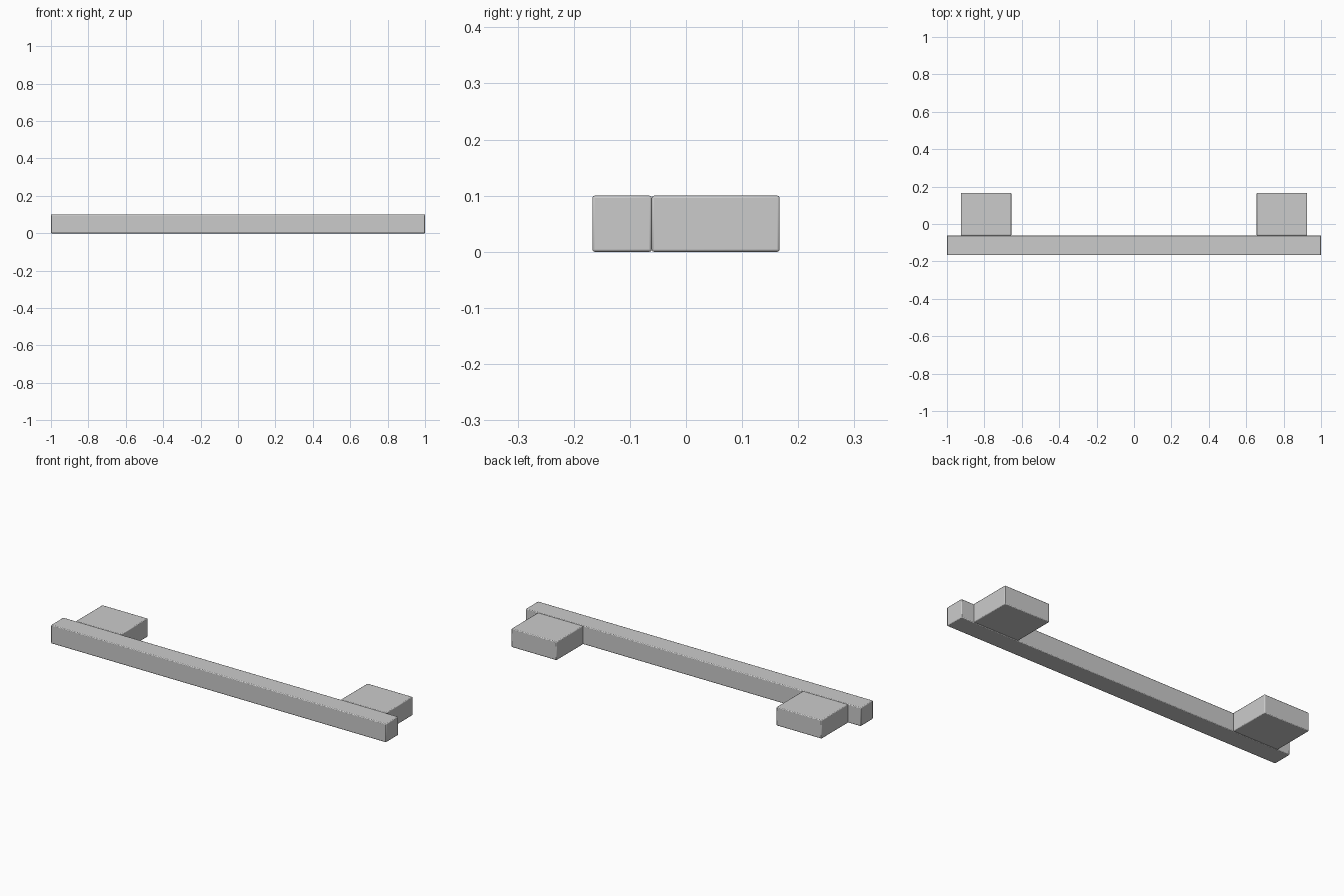
import bpy

if "Cube" in bpy.data.objects:
    bpy.data.objects.remove(bpy.data.objects["Cube"])


def beveled_box(name, x, y, z):
    """Box spanning the given (min, max) ranges with softly eased edges."""
    spans = (x, y, z)
    bpy.ops.mesh.primitive_cube_add(size=1, location=[(a + b) / 2 for a, b in spans])
    obj = bpy.context.object
    obj.name = name
    obj.scale = [b - a for a, b in spans]
    bpy.ops.object.transform_apply(location=False, rotation=False, scale=True)
    bevel = obj.modifiers.new("eased_edges", 'BEVEL')
    bevel.width = 0.004
    bevel.segments = 2
    bpy.ops.object.shade_smooth_by_angle()
    return obj


# Long front bar
beveled_box("front_bar", (-1, 1), (-0.167, -0.061), (0, 0.1))

# Two mounting blocks behind the bar, mirrored about x = 0
for side, name in ((-1, "left_block"), (1, "right_block")):
    xs = sorted((side * 0.656, side * 0.926))
    beveled_box(name, xs, (-0.061, 0.167), (0, 0.1))
